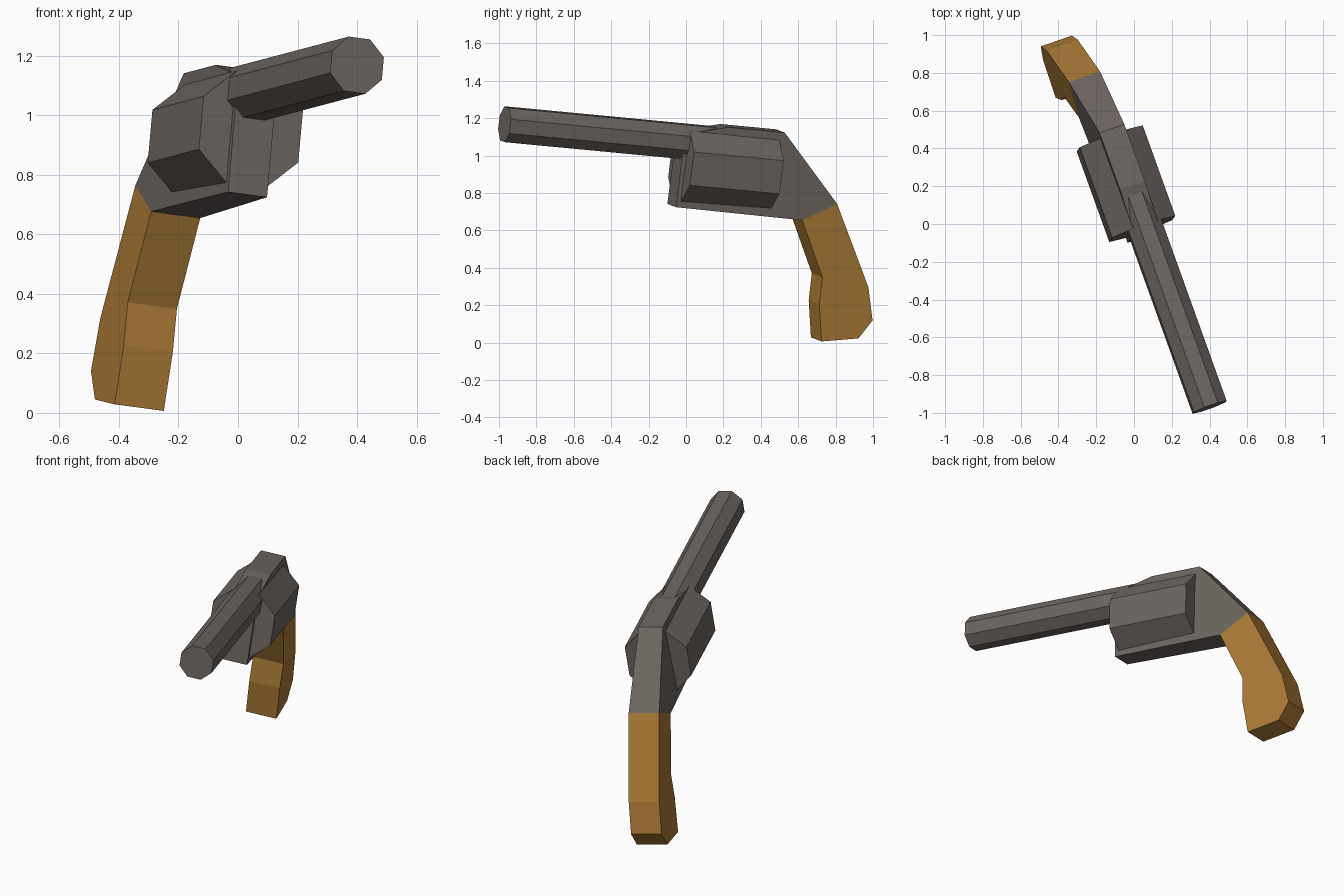
import bpy, bmesh, math
from mathutils import Matrix, Vector

cube = bpy.data.objects.get("Cube")
if cube:
    bpy.data.objects.remove(cube, do_unlink=True)


def material(name, rgb):
    m = bpy.data.materials.new(name)
    m.use_nodes = True
    colour = (*rgb, 1)
    m.diffuse_color = colour
    m.node_tree.nodes["Principled BSDF"].inputs["Base Color"].default_value = colour
    return m


metal = material("dark metal", (0.155, 0.134, 0.12))
wood = material("brown wood", (0.42, 0.2, 0.038))

# Tilted pose: local x = sideways, y = backwards along the barrel, z = up
back = Vector((-0.337, 0.937, -0.089)).normalized()
side = Vector((0.937, 0.324, -0.125))
side = (side - back * side.dot(back)).normalized()
up = side.cross(back)
pose = Matrix((side, back, up)).transposed().to_4x4()
pose.translation = (0.40, -0.97, 1.168)


def loft(name, ring_a, ring_b, mat):
    """Solid between two matching rings of points, placed in the tilted pose."""
    bm = bmesh.new()
    a = [bm.verts.new(p) for p in ring_a]
    b = [bm.verts.new(p) for p in ring_b]
    bm.faces.new(a)
    bm.faces.new(b[::-1])
    n = len(a)
    for i in range(n):
        j = (i + 1) % n
        bm.faces.new((a[j], a[i], b[i], b[j]))
    bmesh.ops.recalc_face_normals(bm, faces=bm.faces)
    bm.transform(pose)
    mesh = bpy.data.meshes.new(name)
    bm.to_mesh(mesh)
    bm.free()
    mesh.materials.append(mat)
    obj = bpy.data.objects.new(name, mesh)
    bpy.context.collection.objects.link(obj)
    return obj


def slab(name, profile, mat):
    """Side profile of (back, up, half width), mirrored to both sides."""
    return loft(name, [(-w, y, z) for y, z, w in profile],
                [(w, y, z) for y, z, w in profile], mat)


def prism(name, section, y0, y1, mat):
    """Cross-section of (sideways, up), extruded along the barrel."""
    return loft(name, [(x, y0, z) for x, z in section],
                [(x, y1, z) for x, z in section], mat)


# Octagonal barrel, running into the frame
octagon = [(0.1 * math.cos(math.radians(22.5 + 45 * i)),
            0.1 * math.sin(math.radians(22.5 + 45 * i))) for i in range(8)]
prism("barrel", octagon, 0, 1.35, metal)

# Drum with chamfered corners
quarter = [(0.178, 0.09), (0.07, 0.19)]
half = quarter + [(-x, z) for x, z in reversed(quarter)]
drum = [(x, z - 0.126) for x, z in half + [(-x, -z) for x, z in half]]
prism("drum", drum, 1.024, 1.535, metal)

# Frame, widening towards the grip
slab("frame", [(1.0, -0.35, 0.07), (1.0, 0.045, 0.07), (1.24, 0.104, 0.07),
               (1.56, 0.104, 0.07), (1.90, -0.249, 0.088),
               (1.715, -0.354, 0.088)], metal)

# Angled wooden grip
grip = [(1.715, -0.354), (1.90, -0.249), (2.136, -0.679), (2.183, -0.854),
        (2.117, -0.957), (1.911, -0.992), (1.872, -0.795), (1.87, -0.649)]
slab("grip", [(y, z, 0.088) for y, z in grip], wood)
